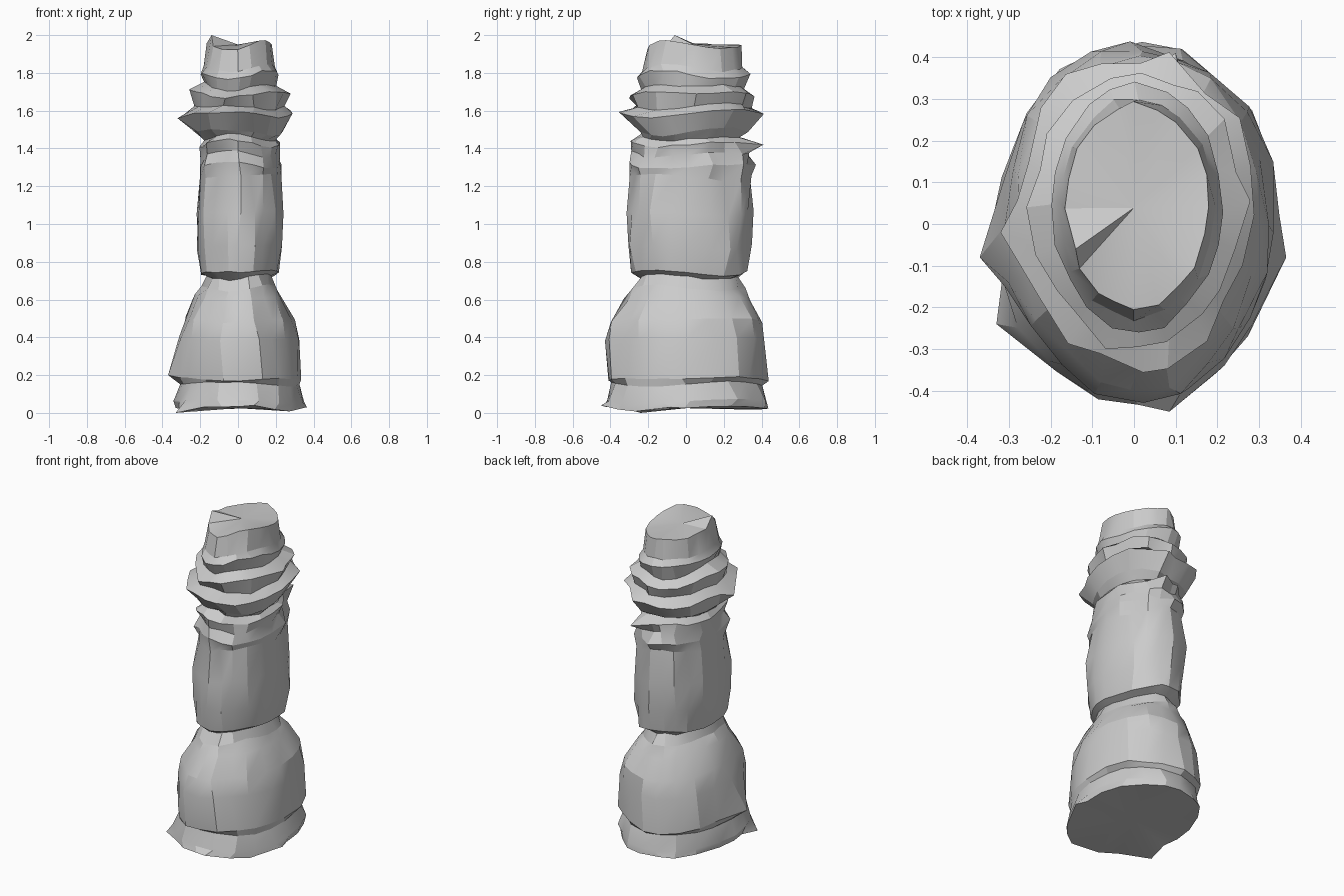
import bpy, bmesh, math, random
from mathutils import Vector

if "Cube" in bpy.data.objects:
    bpy.data.objects.remove(bpy.data.objects["Cube"])

random.seed(7)
N = 20  # sides around the column

# Each part: radial roughness, then rings of (height, half width, half depth)
PARTS = {
    "flared_foot": (.02, [(.025, .34, .435), (.06, .345, .43), (.155, .32, .4)]),
    "lower_boulder": (.035, [(.18, .335, .425), (.39, .32, .425), (.49, .29, .405), (.61, .23, .335)]),
    "waist": (.05, [(.66, .2, .3), (.72, .175, .26)]),
    "shaft": (.04, [(.745, .21, .315), (.88, .233, .33), (1.06, .233, .34), (1.25, .215, .32)]),
    "lower_collar": (.06, [(1.31, .225, .325), (1.37, .205, .31), (1.425, .215, .315), (1.455, .19, .26)]),
    "middle_collar": (.06, [(1.49, .245, .295), (1.585, .28, .38), (1.62, .23, .305)]),
    "upper_collar": (.05, [(1.69, .26, .335), (1.725, .19, .275)]),
    "head": (.03, [(1.79, .205, .295), (1.825, .187, .268), (1.945, .17, .25)]),
}


def ring(z, rx, ry, rough, phase):
    """Irregular, wavy ellipse; the column leans slightly back with height."""
    wave = .012 + .005 * z
    pts = []
    for i in range(N):
        a = 2 * math.pi * (i + random.uniform(-.2, .2)) / N
        r = 1 + random.uniform(-1.3, 1) * rough
        dz = wave * (.7 * math.sin(2 * a + phase) + .5 * math.sin(3 * a - phase))
        dz += random.uniform(-.3, .3) * wave
        pts.append(Vector((.008 + rx * r * math.cos(a),
                           .022 * z + ry * r * math.sin(a), max(0, z + dz))))
    return pts


def pull(pts, *target):
    """Drag the nearest ring corner out to a chipped point."""
    t = Vector(target)
    min(pts, key=lambda p: (p - t).length).xyz = t


# Rings for all parts, with protruding chips
names = list(PARTS)
loops = {n: [ring(*r, PARTS[n][0], 1.3 * k) for r in PARTS[n][1]] for k, n in enumerate(names)}
pull(loops["flared_foot"][0], .085, -.45, .04)
pull(loops["flared_foot"][0], -.33, -.24, 0)
pull(loops["flared_foot"][0], .365, -.08, .03)
pull(loops["lower_boulder"][0], -.37, -.08, .2)
pull(loops["lower_collar"][2], .1, .41, 1.42)
pull(loops["middle_collar"][1], -.32, -.02, 1.56)
pull(loops["head"][-1], -.14, -.06, 2)


def fan(bm, rim, z, flip):
    """Close a rim with a fan of triangles."""
    c = bm.verts.new((0, .02 * z, z))
    for i in range(N):
        a, b = rim[i], rim[(i + 1) % N]
        bm.faces.new((c, b, a) if flip else (c, a, b))


# Skin each part, joined to the first ring of the part above
for name, above in zip(names, names[1:] + [None]):
    stack = loops[name] + ([loops[above][0]] if above else [])
    bm = bmesh.new()
    vs = [[bm.verts.new(p) for p in lp] for lp in stack]
    for lo, hi in zip(vs, vs[1:]):
        for i in range(N):
            j = (i + 1) % N
            bm.faces.new((lo[i], lo[j], hi[j], hi[i]))
    if name == "flared_foot":
        fan(bm, vs[0], .025, True)
    if name == "head":
        fan(bm, vs[-1], 1.95, False)
    me = bpy.data.meshes.new(name)
    bm.to_mesh(me)
    bm.free()
    ob = bpy.data.objects.new(name, me)
    bpy.context.collection.objects.link(ob)
    bpy.ops.object.select_all(action='DESELECT')
    ob.select_set(True)
    bpy.context.view_layer.objects.active = ob
    bpy.ops.object.shade_smooth_by_angle(angle=math.radians(20))
